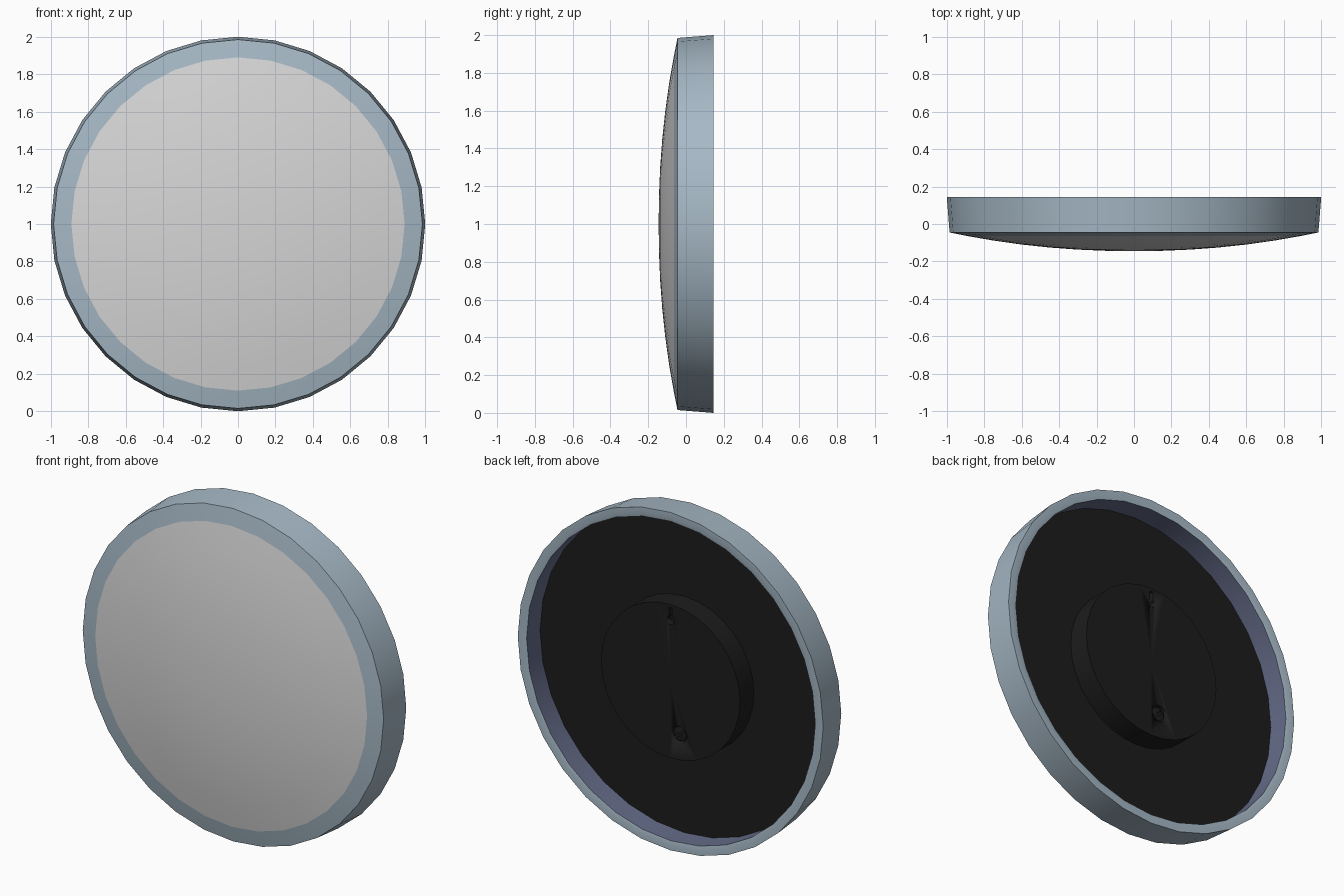
import bpy
import bmesh
from math import sin, cos, pi, radians
from mathutils import Matrix

cube = bpy.data.objects.get("Cube")
if cube:
    bpy.data.objects.remove(cube, do_unlink=True)

SIDES = 32


def material(name, rgb):
    m = bpy.data.materials.new(name)
    m.use_nodes = True
    m.diffuse_color = (*rgb, 1)
    m.node_tree.nodes["Principled BSDF"].inputs["Base Color"].default_value = (*rgb, 1)
    return m


trim_blue = material("grey blue trim", (0.38, 0.48, 0.56))
inner_blue = material("dark slate blue", (0.13, 0.15, 0.25))
white = material("light grey diffuser", (0.68, 0.68, 0.68))
black = material("black backing", (0.012, 0.012, 0.012))


def finish(name, bm, mats, smooth=True):
    bmesh.ops.recalc_face_normals(bm, faces=bm.faces)
    mesh = bpy.data.meshes.new(name)
    bm.to_mesh(mesh)
    bm.free()
    for m in mats:
        mesh.materials.append(m)
    ob = bpy.data.objects.new(name, mesh)
    bpy.context.collection.objects.link(ob)
    if smooth:
        bpy.ops.object.select_all(action='DESELECT')
        ob.select_set(True)
        bpy.context.view_layer.objects.active = ob
        bpy.ops.object.shade_smooth_by_angle(angle=radians(30))
    return ob


def lathe(name, profile, mats, slots=None, ring=False, centre=(0, 1), sides=SIDES):
    """Revolve (radius, y) points about the y axis; a ring closes on itself."""
    bm = bmesh.new()
    cx, cz = centre
    loops = []
    for r, y in profile:
        if r == 0:
            loops.append([bm.verts.new((cx, y, cz))] * sides)
        else:
            loops.append([bm.verts.new((cx + r * sin(2 * pi * k / sides), y,
                                        cz + r * cos(2 * pi * k / sides)))
                          for k in range(sides)])
    count = len(loops) if ring else len(loops) - 1
    for i in range(count):
        a, b = loops[i], loops[(i + 1) % len(loops)]
        for k in range(sides):
            n = (k + 1) % sides
            corners = list(dict.fromkeys((a[k], a[n], b[n], b[k])))
            bm.faces.new(corners).material_index = slots[i] if slots else 0
    return finish(name, bm, mats)


def box(name, size, centre, turn=0.0):
    bm = bmesh.new()
    bmesh.ops.create_cube(bm, size=1, matrix=Matrix.Translation(centre)
                          @ Matrix.Rotation(turn, 4, 'Y') @ Matrix.Diagonal((*size, 1)))
    return finish(name, bm, [black], smooth=False)


def cut(target, cutter):
    mod = target.modifiers.new("cut", 'BOOLEAN')
    mod.operation = 'DIFFERENCE'
    mod.solver = 'EXACT'
    mod.object = cutter
    bpy.context.view_layer.objects.active = target
    bpy.ops.object.modifier_apply(modifier=mod.name)
    bpy.data.objects.remove(cutter, do_unlink=True)


def dome(r):
    return -0.145 + 0.1 * (r / 0.985) ** 2.1


# Outer trim ring: tapered wall, curved front lip, flat back rim, dark inner wall
lathe("trim_ring",
      [(1.0, 0.145), (0.985, -0.045), (0.94, dome(0.94)), (0.89, dome(0.89)),
       (0.89, 0.0), (0.945, 0.0), (0.945, 0.141), (0.965, 0.145)],
      [trim_blue, inner_blue], slots=[0, 0, 0, 0, 1, 1, 0, 0], ring=True)

# Shallow domed diffuser
radii = [0, 0.15, 0.3, 0.45, 0.6, 0.75, 0.89]
lathe("diffuser", [(r, dome(r)) for r in radii] + [(0.89, -0.01), (0, -0.01)], [white])

# Recessed backing plate
lathe("back_plate", [(0, 0.0), (0.945, 0.0), (0.945, 0.015), (0, 0.015)], [black])

# Mounting hub with keyhole and screw hole
hub = lathe("mounting_hub", [(0, 0.01), (0.455, 0.01), (0.455, 0.145), (0, 0.145)], [black])


def plug(name, r, x, z):
    return lathe(name, [(0, 0.11), (r, 0.11), (r, 0.2), (0, 0.2)], [black],
                 centre=(x, z), sides=16)


cut(hub, plug("keyhole_cutter", 0.024, 0, 1.36))
cut(hub, box("keyhole_slot_cutter", (0.02, 0.09, 0.08), (0, 0.155, 1.395)))
cut(hub, plug("screw_hole_cutter", 0.05, -0.055, 0.7))

# Slotted screw set in its hole
screw = lathe("screw", [(0, 0.105), (0.042, 0.105), (0.042, 0.135), (0, 0.142)], [black],
              centre=(-0.055, 0.7), sides=16)
cut(screw, box("screw_slot_cutter", (0.12, 0.04, 0.014), (-0.055, 0.147, 0.7), radians(40)))
